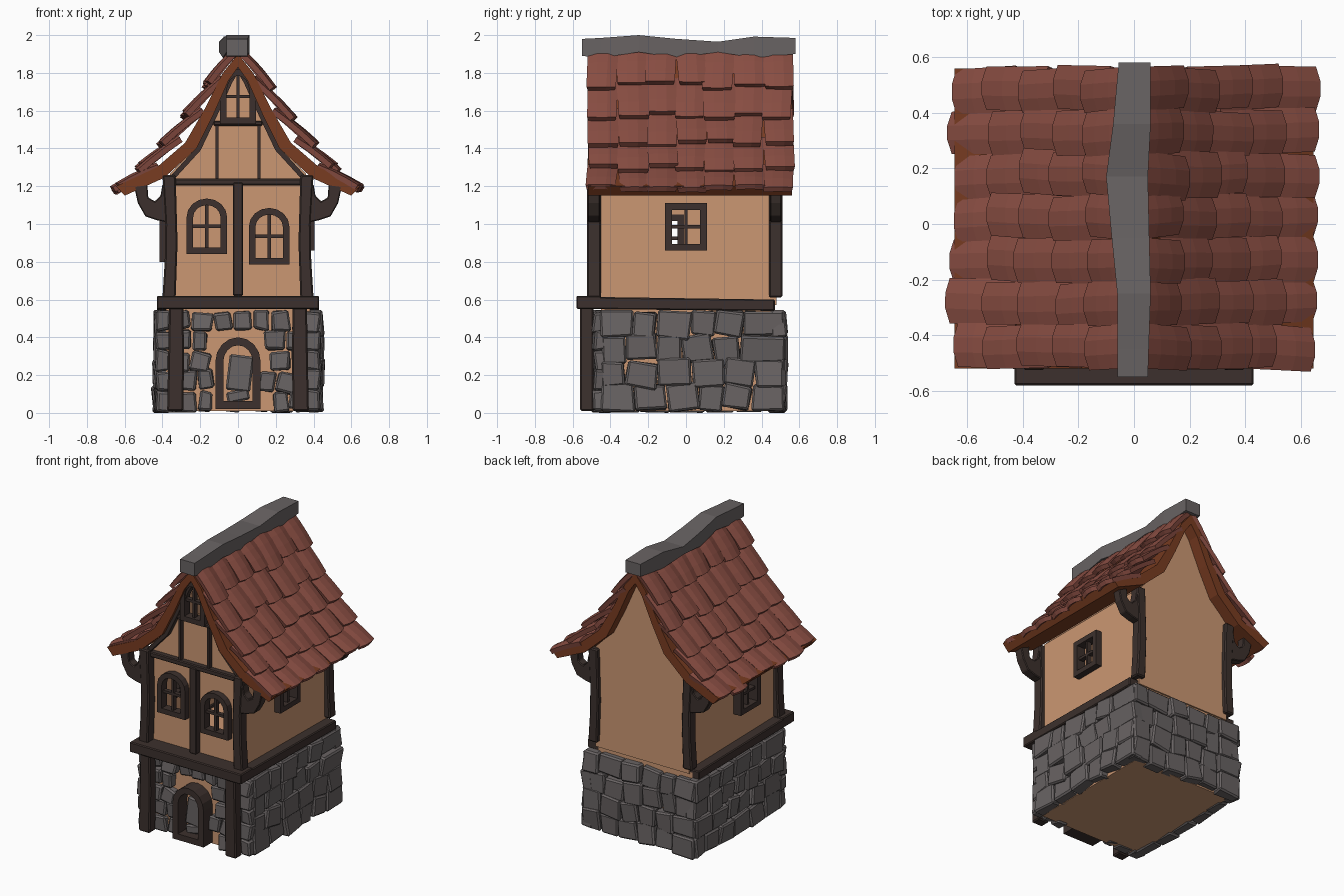
import bpy, bmesh, random
from math import pi, sin, cos, radians
from mathutils import Matrix, Vector

if "Cube" in bpy.data.objects:
    bpy.data.objects.remove(bpy.data.objects["Cube"])

random.seed(7)
R = random.uniform

def mat(name, r, g, b):
    m = bpy.data.materials.new(name)
    m.diffuse_color = (r, g, b, 1)
    m.use_nodes = True
    m.node_tree.nodes["Principled BSDF"].inputs["Base Color"].default_value = m.diffuse_color
    return m

PLASTER = mat("plaster", .60, .31, .17)
WOOD = mat("dark_wood", .045, .030, .026)
TILE = mat("roof_tile", .25, .075, .055)
BOARD = mat("roof_board", .19, .045, .015)
STONE = mat("stone", .14, .125, .125)

FRONT = lambda u, v, d: (u, d, v)
SIDE = lambda u, v, d: (d, u, v)

def finish(name, bm, m, bevel=0):
    bmesh.ops.recalc_face_normals(bm, faces=bm.faces)
    me = bpy.data.meshes.new(name)
    bm.to_mesh(me)
    bm.free()
    ob = bpy.data.objects.new(name, me)
    bpy.context.collection.objects.link(ob)
    if m:
        me.materials.append(m)
    if bevel:
        mod = ob.modifiers.new("bevel", "BEVEL")
        mod.width, mod.segments = bevel, 1
    return ob

def add_prism(bm, pts, f, d0, d1):
    a = [bm.verts.new(f(u, v, d0)) for u, v in pts]
    b = [bm.verts.new(f(u, v, d1)) for u, v in pts]
    bm.faces.new(a)
    bm.faces.new(b[::-1])
    for i in range(len(a)):
        j = (i + 1) % len(a)
        bm.faces.new((a[i], a[j], b[j], b[i]))

def prism(name, pts, f, d0, d1, m, bevel=0):
    bm = bmesh.new()
    add_prism(bm, pts, f, d0, d1)
    return finish(name, bm, m, bevel)

def rect(u0, u1, v0, v1):
    return [(u0, v0), (u1, v0), (u1, v1), (u0, v1)]

def box(name, x0, x1, y0, y1, z0, z1, m=WOOD, bevel=.006):
    return prism(name, rect(x0, x1, z0, z1), FRONT, y0, y1, m, bevel)

def arch(cu, z0, w, h, rise, n=8):
    if not rise:
        return rect(cu - w/2, cu + w/2, z0, z0 + h)
    arc = [(cu + w/2*cos(pi*i/n), z0 + h - rise + rise*sin(pi*i/n)) for i in range(n + 1)]
    return [(cu - w/2, z0), (cu + w/2, z0)] + arc

def window(name, f, cu, z0, w, h, rise, d0, d1, t=.035, bars=True):
    """Frame ring with crossing glazing bars."""
    bm = bmesh.new()
    out = arch(cu, z0, w, h, rise)
    inn = arch(cu, z0 + t, w - 2*t, h - 2*t, max(rise - t, 0))
    loops = [[bm.verts.new(f(u, v, d)) for u, v in p]
             for p, d in ((out, d0), (out, d1), (inn, d1), (inn, d0))]
    n = len(out)
    for k in range(4):
        A, B = loops[k], loops[(k + 1) % 4]
        for i in range(n):
            j = (i + 1) % n
            bm.faces.new((A[i], A[j], B[j], B[i]))
    if bars:
        e, g = (d1 - d0)*.25, .009
        add_prism(bm, rect(cu - g, cu + g, z0 + t/2, z0 + h - t/2), f, d0 + e, d1 - e)
        zm = z0 + h*.5
        add_prism(bm, rect(cu - w/2 + t/2, cu + w/2 - t/2, zm - g, zm + g), f, d0 + e, d1 - e)
    finish(name, bm, WOOD)

def mirror(pts):
    return pts + [(-x, z) for x, z in reversed(pts) if x > 0]

# Lower and upper plaster walls
box("lower_wall", -.38, .38, -.45, .47, .01, .58, PLASTER, 0)
house = mirror([(0, 1.84), (.05, 1.77), (.13, 1.59), (.22, 1.41), (.36, 1.265), (.36, .57)])
wall = prism("upper_wall", house, FRONT, -.455, .48, PLASTER)
sol = wall.modifiers.new("shell", "SOLIDIFY")
sol.thickness, sol.offset = .02, -1

# Windows: name, plane, centre, base z, width, height, arch rise, depths
WINDOWS = [
    ("left_front_window", FRONT, -.165, .84, .215, .295, .10, -.50, -.44),
    ("right_front_window", FRONT, .165, .785, .215, .30, .10, -.50, -.44),
    ("gable_window", FRONT, 0, 1.53, .19, .29, .12, -.505, -.44),
    ("right_window", SIDE, 0, .86, .22, .25, 0, .34, .405),
    ("left_window", SIDE, -.12, .80, .22, .25, 0, -.34, -.415)]
bm = bmesh.new()
for name, f, cu, z0, w, h, rise, d0, d1 in WINDOWS:
    window(name, f, cu, z0, w, h, rise, d0, d1)
    e = .03 if d1 > d0 else -.03
    add_prism(bm, arch(cu, z0 + .015, w - .03, h - .03, max(rise - .015, 0)), f, d0 - e, d1 + e)
cutter = finish("window_cutter", bm, None)
cutter.hide_render = cutter.hide_viewport = True
cut = wall.modifiers.new("openings", "BOOLEAN")
cut.operation, cut.object, cut.solver = "DIFFERENCE", cutter, "EXACT"

# Door arch
window("door_frame", FRONT, 0, .02, .24, .38, .13, -.55, -.45, .042, False)

# Timber frame
box("front_sill_beam", -.43, .43, -.58, -.45, .55, .62)
box("front_tie_beam", -.37, .37, -.495, -.45, 1.205, 1.24)
box("front_middle_post", -.027, .027, -.50, -.45, .62, 1.22)
box("gable_rail", -.13, .13, -.49, -.45, 1.52, 1.545)
for s, side in ((-1, "left"), (1, "right")):
    def sx(pts):
        return [(s*x, z) for x, z in pts]
    # slightly waisted posts
    prism(side + "_lower_post", sx([(.29, .01), (.375, .01), (.37, .28), (.365, .56), (.29, .56), (.285, .3)]),
          FRONT, -.56, -.49, WOOD, .008)
    prism(side + "_sill_beam", [(-.57, .55), (.47, .54), (.47, .60), (-.57, .615)], SIDE, s*.34, s*.43, WOOD, .006)
    bracket = sx([(.38, 1.01), (.43, 1.02), (.49, 1.04), (.53, 1.11), (.55, 1.20),
                  (.48, 1.21), (.475, 1.14), (.44, 1.12), (.41, 1.15), (.40, 1.21), (.38, 1.21)])
    for end, y0, y1 in (("front", -.525, -.45), ("back", .44, .51)):
        prism(f"{side}_{end}_post", sx([(.33, .61), (.40, .61), (.388, .8), (.385, 1), (.40, 1.26), (.33, 1.26), (.32, .9)]),
              FRONT, y0, y1, WOOD, .008)
        prism(f"{side}_{end}_bracket", bracket, FRONT, y0 + .005, y1 - .005, WOOD, .005)
    x = s*.11
    box(side + "_gable_stud", x - .008, x + .008, -.485, -.45, 1.23, 1.53, WOOD, 0)
    edge = [(.37, 1.24), (.22, 1.405), (.135, 1.58), (.055, 1.76), (0, 1.84)]
    inner = [(0, 1.80), (.03, 1.75), (.11, 1.575), (.198, 1.39), (.335, 1.24)]
    prism(side + "_gable_trim", sx(edge + inner), FRONT, -.495, -.45, WOOD)

# Roof board shell following the swept gable
outer = [(0, 1.90), (.08, 1.80), (.17, 1.62), (.28, 1.43), (.43, 1.30), (.645, 1.20)]
under = [(.60, 1.15), (.39, 1.245), (.22, 1.40), (.13, 1.58), (.05, 1.76), (0, 1.83)]
prism("roof_board", outer + under + [(-x, z) for x, z in under[-2::-1]]
      + [(-x, z) for x, z in outer[:0:-1]], FRONT, -.52, .56, BOARD)

# Roof tiles: steeply overlapping arched slabs in five courses of seven
path = [Vector(p) for p in ((.04, 1.92), (.18, 1.73), (.29, 1.57), (.41, 1.425), (.53, 1.295), (.66, 1.19))]
for s, side in ((-1, "left"), (1, "right")):
    bm = bmesh.new()
    for r in range(5):
        a, b = path[r], path[r + 1]
        t = (b - a).normalized()
        n = Vector((-t.y, t.x))
        for c in range(7):
            yc = -.515 + .154*(c + .5)
            w, skew, lift, ext = R(.15, .168), R(-.015, .015), R(-.012, .008), R(-.025, .022)
            head = a - t*(.09 if r else 0) - n*(.065 if r else .03)
            tail = b + t*ext + n*(lift - .014)
            grid = []
            for i in range(4):
                k = i/3
                p0 = head.lerp(tail, k)
                row = []
                for j in range(4):
                    q = j/3*2 - 1
                    p = p0 + n*(.014*(1 - q*q)) + t*(-.012*q*q*k) + n*(.006*sin(pi*k))
                    row.append(bm.verts.new((s*p.x, yc + q*w/2*(1 - .05*k) + skew*k, p.y)))
                grid.append(row)
            for i in range(3):
                for j in range(3):
                    bm.faces.new((grid[i][j], grid[i][j+1], grid[i+1][j+1], grid[i+1][j]))
    tiles = finish(side + "_roof_tiles", bm, TILE)
    m = tiles.modifiers.new("thickness", "SOLIDIFY")
    m.thickness, m.offset = .03, 0

# Crooked stone ridge: y, left, right, bottom, top
ridge = [(-.55, -.06, .05, 1.89, 1.98), (-.45, -.06, .053, 1.88, 1.985), (-.25, -.06, .06, 1.91, 2.0),
         (-.05, -.08, .055, 1.88, 1.98), (.17, -.10, .05, 1.91, 1.965),
         (.36, -.075, .06, 1.88, 1.992), (.58, -.055, .06, 1.90, 1.985)]
bm = bmesh.new()
secs = [[bm.verts.new((x, y, z)) for x, z in rect(l, r, b, t)] for y, l, r, b, t in ridge]
for A, B in zip(secs, secs[1:]):
    for i in range(4):
        bm.faces.new((A[i], A[(i+1) % 4], B[(i+1) % 4], B[i]))
bm.faces.new(secs[0])
bm.faces.new(secs[-1])
finish("roof_ridge", bm, STONE)

# Rubble stones: courses of jittered, tilted blocks on each face
def stones(name, angle, dist, u0, u1, rows, wmin, wmax, gap, tilt, skip=None):
    bm = bmesh.new()
    turn = Matrix.Rotation(radians(angle), 4, 'Z')
    h = .53/rows
    for r in range(rows):
        u = u0
        while u < u1 - .03:
            w = min(R(wmin, wmax), u1 - u)
            if u1 - u - w < wmin*.6:
                w = u1 - u
            c = (u + w/2, .01 + h*(r + .5))
            end = u == u0 or u + w > u1 - .01
            u += w
            if skip and skip(*c):
                continue
            k = .3 if end else 1
            M = (Matrix.Translation((c[0], -dist + R(-.012, .012), c[1] + R(-.012, .012)*k))
                 @ Matrix.Rotation(R(-tilt, tilt)*k, 4, 'Y') @ Matrix.Rotation(R(-.1, .1), 4, 'X')
                 @ Matrix.Diagonal((w - gap, .08, h - gap + R(0, .02), 1)))
            for v in bmesh.ops.create_cube(bm, size=1, matrix=turn @ M)["verts"]:
                v.co += Vector((R(-.008, .008), R(-.008, .008), R(-.01, .01)))
                v.co.z = min(max(v.co.z, 0), .545)
    finish(name, bm, STONE, .01)

stones("front_stones", 0, .45, -.44, .44, 5, .08, .125, .012, .22, lambda u, v: abs(u) < .14 and v < .40)
stones("right_stones", 90, .40, -.45, .52, 4, .11, .19, .004, .16)
stones("back_stones", 180, .485, -.43, .43, 4, .11, .18, .004, .16)
stones("left_stones", -90, .40, -.52, .45, 4, .11, .19, .004, .16)

# Tilted slab inside the doorway
bm = bmesh.new()
for x, z, a, w, h in ((.01, .21, .12, .13, .19), (0, .09, -.2, .12, .06)):
    bmesh.ops.create_cube(bm, size=1, matrix=Matrix.Translation((x, -.465, z))
                          @ Matrix.Rotation(a, 4, 'Y') @ Matrix.Diagonal((w, .06, h, 1)))
finish("doorway_stones", bm, STONE, .01)
